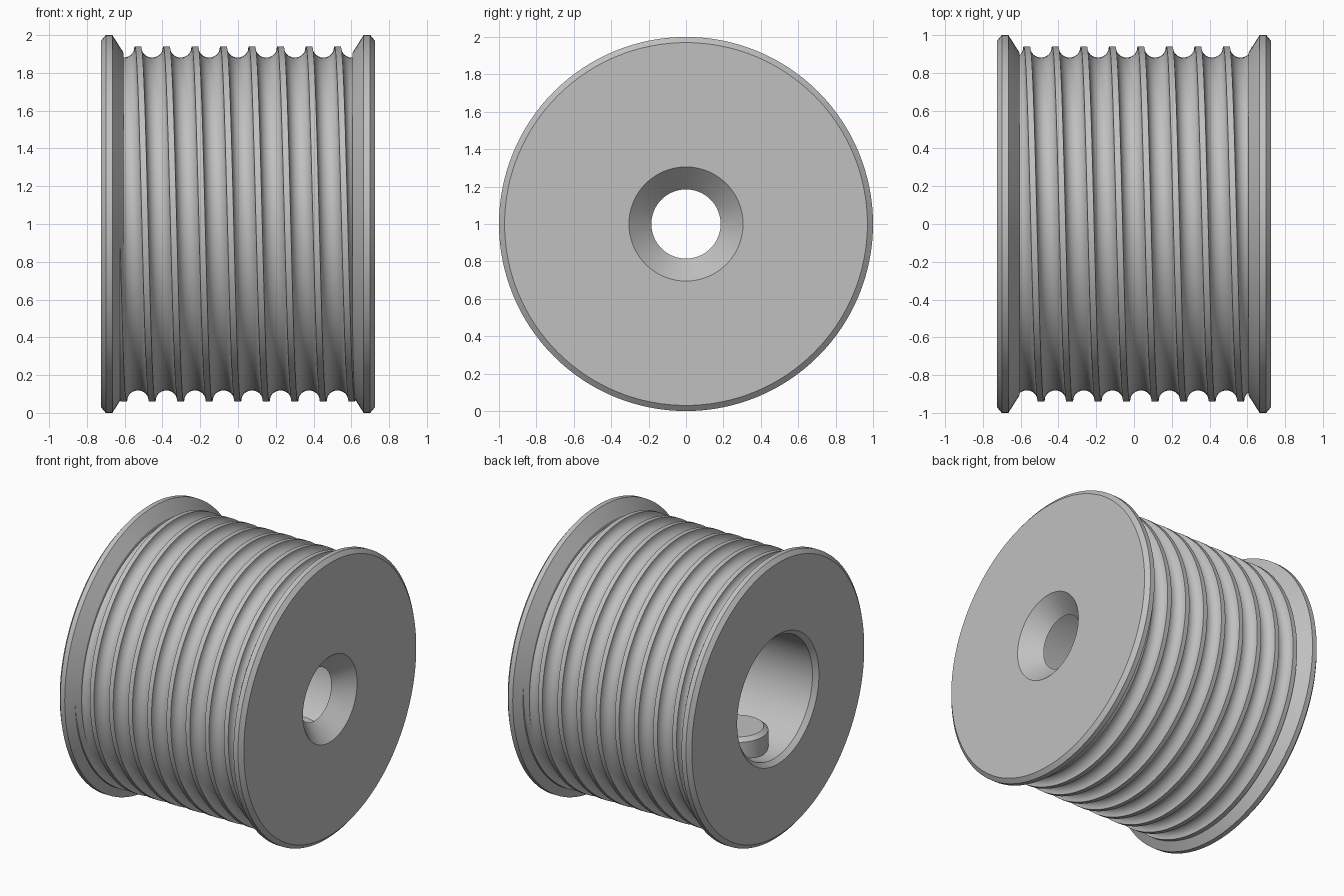
import bpy, bmesh, math
from mathutils import Matrix, Vector

if "Cube" in bpy.data.objects:
    bpy.data.objects.remove(bpy.data.objects["Cube"], do_unlink=True)

SEGMENTS = 128
PITCH = 0.151
RIDGE_R = 0.94
GROOVE = 0.059      # groove radius
END = 0.605         # inner end of each flange

grey = bpy.data.materials.new("plain grey")
grey.use_nodes = True
colour = (0.53, 0.53, 0.53, 1)
grey.diffuse_color = colour
grey.node_tree.nodes["Principled BSDF"].inputs["Base Color"].default_value = colour


def ring_point(x, r, angle):
    """Point around the x axis; angle runs from the top towards the front."""
    return (x, -r * math.sin(angle), 1 + r * math.cos(angle))


def finish(name, bm):
    bmesh.ops.recalc_face_normals(bm, faces=bm.faces)
    mesh = bpy.data.meshes.new(name)
    bm.to_mesh(mesh)
    bm.free()
    mesh.materials.append(grey)
    obj = bpy.data.objects.new(name, mesh)
    bpy.context.collection.objects.link(obj)
    bpy.ops.object.select_all(action="DESELECT")
    obj.select_set(True)
    bpy.context.view_layer.objects.active = obj
    bpy.ops.object.shade_smooth_by_angle(angle=math.radians(28))
    return obj


# Drum core: flanges, stepped bore and countersunk hole in one closed lathe
flange = [(0.725, 0.97), (0.70, 1.0), (0.665, 1.0), (END, 0.905), (END, 0.87)]
profile = [(-x, r) for x, r in flange] + flange[::-1]
profile += [(0.725, 0.305), (END, 0.185), (END, 0.43), (-0.695, 0.43), (-0.725, 0.46)]
bm = bmesh.new()
rings = [[bm.verts.new(ring_point(x, r, math.tau * i / SEGMENTS)) for x, r in profile]
         for i in range(SEGMENTS)]
count = len(profile)
for i in range(SEGMENTS):
    a, b = rings[i], rings[(i + 1) % SEGMENTS]
    for j in range(count):
        k = (j + 1) % count
        bm.faces.new((a[j], a[k], b[k], b[j]))
finish("drum_core", bm)

# Rope groove: one pitch of profile swept along a helix, trimmed inside the flanges
STEPS = 12
section = [(-PITCH / 2, RIDGE_R)]
for i in range(STEPS + 1):
    t = math.pi * i / STEPS
    section.append((-GROOVE * math.cos(t), RIDGE_R - GROOVE * math.sin(t)))
section.append((PITCH / 2, RIDGE_R))
first_centre = -0.53 - PITCH / 2 - 2 * PITCH
bm = bmesh.new()
rows = []
for i in range(12 * SEGMENTS + 1):
    turn = i / SEGMENTS
    rows.append([bm.verts.new(ring_point(first_centre + PITCH * turn + dx, r, math.tau * turn))
                 for dx, r in section])
for a, b in zip(rows, rows[1:]):
    for j in range(len(section) - 1):
        bm.faces.new((a[j], a[j + 1], b[j + 1], b[j]))
bmesh.ops.remove_doubles(bm, verts=bm.verts, dist=0.0001)
for side in (-1, 1):
    bmesh.ops.bisect_plane(bm, geom=bm.verts[:] + bm.edges[:] + bm.faces[:],
                           plane_co=Vector((side * 0.626, 0, 0)),
                           plane_no=Vector((side, 0, 0)), clear_outer=True)
finish("helical_groove", bm)

# Two chamfered pegs standing on the bottom of the bore
for name, x in (("left_peg", 0.405), ("right_peg", -0.405)):
    bm = bmesh.new()
    for r_low, r_high, low, high in ((0.2, 0.2, 0.52, 0.70), (0.2, 0.17, 0.70, 0.725)):
        bmesh.ops.create_cone(bm, cap_ends=True, segments=48, radius1=r_low, radius2=r_high,
                              depth=high - low,
                              matrix=Matrix.Translation((x, 0, (low + high) / 2)))
    # Weld the two stages and drop the caps between them
    inner = [f for f in bm.faces if abs(f.calc_center_median().z - 0.70) < 0.001]
    bmesh.ops.delete(bm, geom=inner, context="FACES")
    bmesh.ops.remove_doubles(bm, verts=bm.verts, dist=0.0001)
    finish(name, bm)
